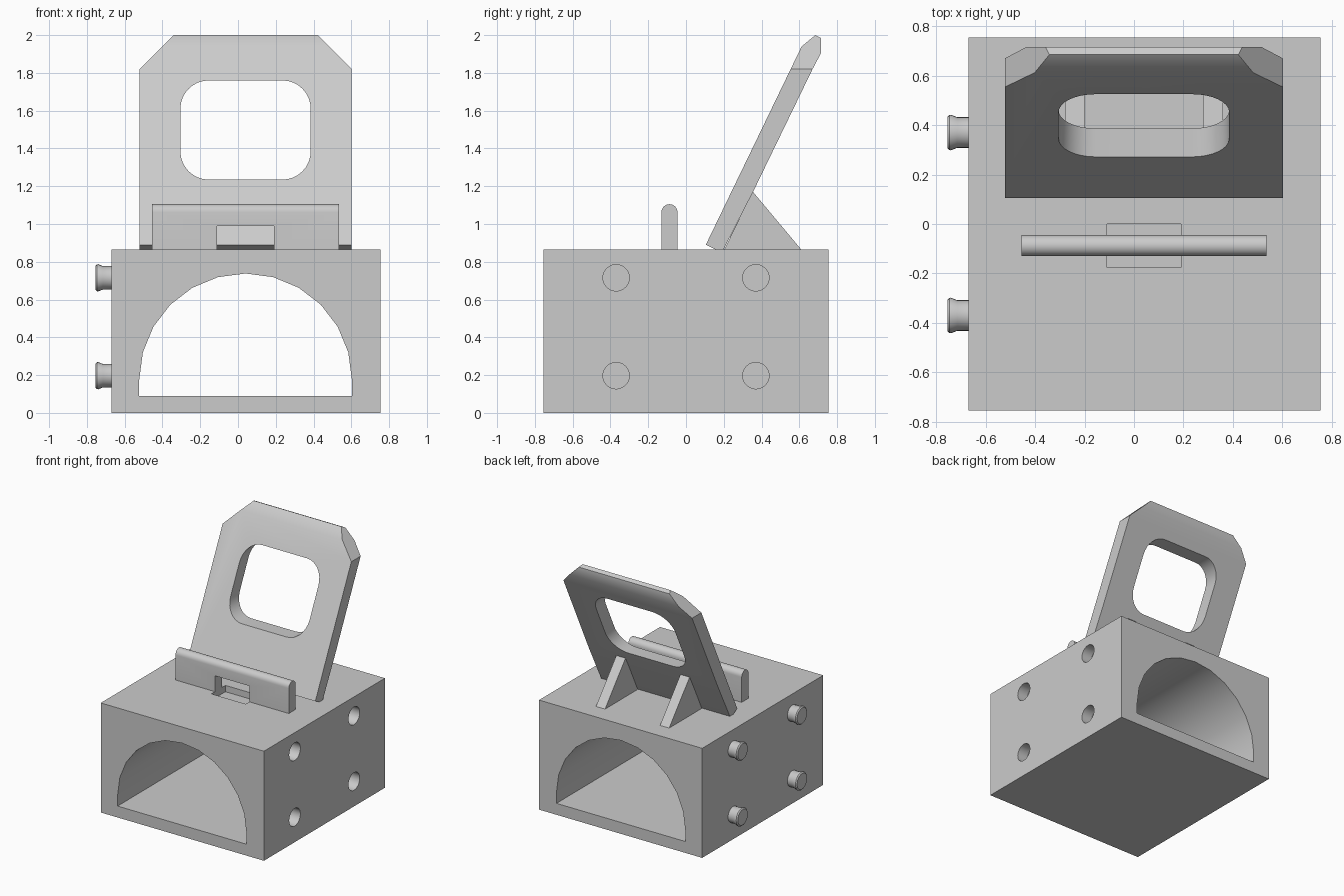
import bpy
import bmesh
from math import cos, sin, pi, radians
from mathutils import Vector

cube = bpy.data.objects.get("Cube")
if cube:
    bpy.data.objects.remove(cube, do_unlink=True)

grey = bpy.data.materials.new("light grey plastic")
grey.use_nodes = True
colour = (0.6, 0.6, 0.6, 1)
grey.diffuse_color = colour
grey.node_tree.nodes["Principled BSDF"].inputs["Base Color"].default_value = colour

MID = 0.04                                # x of the symmetry plane


def prism(name, points, axis, lo, hi):
    """Extrude a 2D profile along x (points are y, z) or y (points are x, z)."""
    bm = bmesh.new()
    place = (lambda a, b: (lo, a, b)) if axis == "x" else (lambda a, b: (a, lo, b))
    face = bm.faces.new([bm.verts.new(place(a, b)) for a, b in points])
    new = bmesh.ops.extrude_face_region(bm, geom=[face])["geom"]
    step = Vector((hi - lo, 0, 0)) if axis == "x" else Vector((0, hi - lo, 0))
    bmesh.ops.translate(bm, vec=step, verts=[v for v in new if isinstance(v, bmesh.types.BMVert)])
    bmesh.ops.recalc_face_normals(bm, faces=bm.faces)
    mesh = bpy.data.meshes.new(name)
    bm.to_mesh(mesh)
    bm.free()
    mesh.materials.append(grey)
    obj = bpy.data.objects.new(name, mesh)
    bpy.context.collection.objects.link(obj)
    return obj


def rect(a0, a1, b0, b1):
    return [(a0, b0), (a1, b0), (a1, b1), (a0, b1)]


def arc(cx, cz, r, start, end, steps):
    angles = [radians(start + (end - start) * i / steps) for i in range(steps + 1)]
    return [(cx + r * cos(t), cz + r * sin(t)) for t in angles]


def carve(obj, cutter, operation="DIFFERENCE"):
    """Apply a boolean and discard the cutter."""
    mod = obj.modifiers.new("cut", "BOOLEAN")
    mod.operation, mod.solver, mod.object = operation, "EXACT", cutter
    cutter.hide_render = True
    graph = bpy.context.evaluated_depsgraph_get()
    mesh = bpy.data.meshes.new_from_object(obj.evaluated_get(graph))
    obj.modifiers.clear()
    obj.data = mesh
    bpy.data.objects.remove(cutter, do_unlink=True)


def smooth(obj):
    bpy.ops.object.select_all(action="DESELECT")
    obj.select_set(True)
    bpy.context.view_layer.objects.active = obj
    bpy.ops.object.shade_smooth_by_angle(angle=radians(30))


# Block with an arched tunnel from front to back
TOP = 0.865
block = prism("block", rect(-0.67, 0.755, 0, TOP), "y", -0.755, 0.755)
arch = arc(MID, 0.175, 0.563, 0, 180, 12)
arch += [(MID - 0.563, 0.09), (MID + 0.563, 0.09)]
carve(block, prism("tunnel_cutter", arch, "y", -0.9, 0.9))

# Connector sockets on the left side
sites = [(y, z) for y in (-0.37, 0.37) for z in (0.197, 0.715)]
for y, z in sites:
    ring = arc(y, z, 0.07, 0, 345, 23)
    carve(block, prism("socket_cutter", ring, "x", 0.665, 0.9))

# Raised catch with a rounded top edge
YC, HALF = -0.0875, 0.0425
catch_profile = [(YC - HALF, TOP), (YC + HALF, TOP)] + arc(YC, 1.0625, HALF, 0, 180, 12)
catch = prism("catch", catch_profile, "x", -0.455, 0.535)

# Square slot through the catch, sunk a little into the block
for part in (block, catch):
    slot = rect(YC - 0.0875, YC + 0.0875, 0.815, 0.99)
    carve(part, prism("slot_cutter", slot, "x", MID - 0.15, MID + 0.15))

# Leaning plate with clipped top corners
lean = [(0.105, 0.89), (0.19, 0.849), (0.355, 1.17), (0.67, 1.82), (0.715, 1.905),
        (0.715, 1.985), (0.685, 2.0), (0.612, 1.94)]
plate = prism("leaning_plate", lean, "x", MID - 0.562, MID + 0.562)
outline = [(MID - 0.7, 0.7), (MID + 0.7, 0.7), (MID + 0.7, 1.682), (MID + 0.362, 2.02),
           (MID - 0.362, 2.02), (MID - 0.7, 1.682)]
carve(plate, prism("corner_cutter", outline, "y", -0.2, 1), "INTERSECT")

# Rounded window in the plate
window = []
for sx, sz, start in ((1, 1, 0), (-1, 1, 90), (-1, -1, 180), (1, -1, 270)):
    window += arc(MID + sx * 0.195, 1.4975 + sz * 0.1125, 0.15, start, start + 90, 8)
carve(plate, prism("window_cutter", window, "y", -0.2, 1))

# Triangular braces behind the plate
for side, sx in (("left", 1), ("right", -1)):
    x = MID + sx * 0.28
    prism(side + "_brace", [(0.2, TOP - 0.005), (0.61, TOP - 0.005), (0.61, TOP), (0.353, 1.172)],
          "x", x - 0.04, x + 0.04)

# Flared pegs on the right side, turned from a profile of (x, radius)
peg_profile = [(-0.66, 0.062), (-0.715, 0.062), (-0.74, 0.072), (-0.747, 0.071), (-0.755, 0.062)]
SIDES = 24
for i, (y, z) in enumerate(sites):
    bm = bmesh.new()
    rings = [[bm.verts.new((x, y + r * cos(2 * pi * k / SIDES), z + r * sin(2 * pi * k / SIDES)))
              for k in range(SIDES)] for x, r in peg_profile]
    for a, b in zip(rings, rings[1:]):
        for k in range(SIDES):
            n = (k + 1) % SIDES
            bm.faces.new((a[k], a[n], b[n], b[k]))
    bm.faces.new(rings[0])
    bm.faces.new(rings[-1])
    bmesh.ops.recalc_face_normals(bm, faces=bm.faces)
    mesh = bpy.data.meshes.new("peg")
    bm.to_mesh(mesh)
    bm.free()
    mesh.materials.append(grey)
    peg = bpy.data.objects.new(f"peg_{i + 1}", mesh)
    bpy.context.collection.objects.link(peg)
    smooth(peg)

for part in (block, catch, plate):
    smooth(part)
